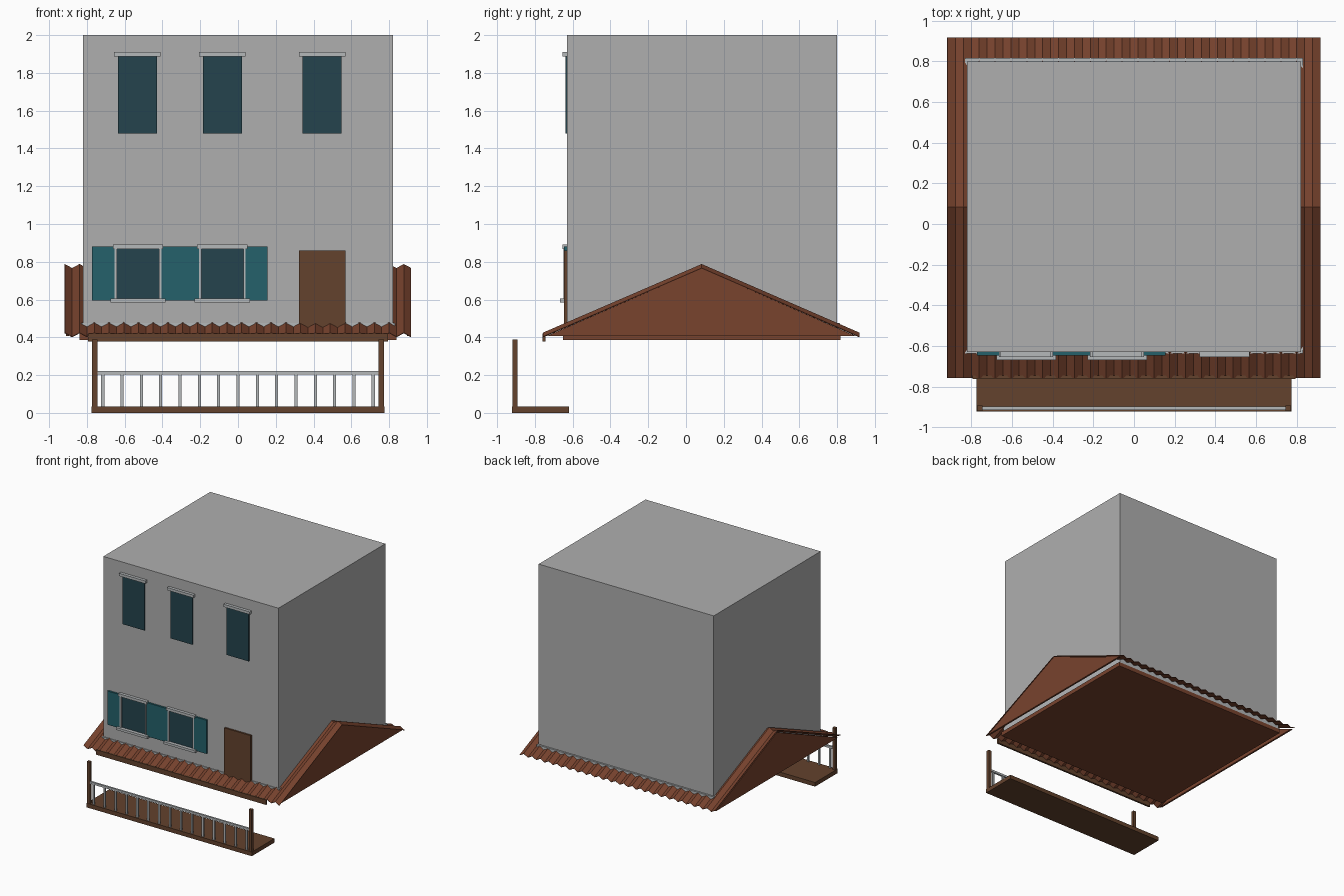
import bpy, bmesh

if "Cube" in bpy.data.objects:
    bpy.data.objects.remove(bpy.data.objects["Cube"])


def mat(name, rgb):
    m = bpy.data.materials.new(name)
    m.diffuse_color = (*rgb, 1)
    m.use_nodes = True
    m.node_tree.nodes["Principled BSDF"].inputs["Base Color"].default_value = m.diffuse_color
    return m


WALL = mat("wall grey", (0.43, 0.43, 0.43))
TRIM = mat("trim pale grey", (0.46, 0.48, 0.49))
ROOF = mat("roof red brown", (0.188, 0.056, 0.027))
WOOD = mat("wood brown", (0.125, 0.054, 0.026))
TEAL = mat("shutter teal", (0.018, 0.12, 0.147))
GLASS = mat("window dark teal", (0.018, 0.056, 0.074))


def mesh_object(name, verts, faces, material):
    me = bpy.data.meshes.new(name)
    bm = bmesh.new()
    vs = [bm.verts.new(v) for v in verts]
    for f in faces:
        bm.faces.new([vs[i] for i in f])
    bmesh.ops.recalc_face_normals(bm, faces=bm.faces)
    bm.to_mesh(me)
    bm.free()
    me.materials.append(material)
    ob = bpy.data.objects.new(name, me)
    bpy.context.collection.objects.link(ob)
    return ob


def box(name, x, y, z, material):
    verts = [(a, b, c) for a in x for b in y for c in z]
    faces = [(0, 1, 3, 2), (4, 6, 7, 5), (0, 4, 5, 1),
             (2, 3, 7, 6), (0, 2, 6, 4), (1, 5, 7, 3)]
    return mesh_object(name, verts, faces, material)


# Main block, the trim band at its foot and the slab below
box("upper_walls", (-0.82, 0.82), (-0.63, 0.80), (0.43, 2.0), WALL)
box("base_trim", (-0.83, 0.83), (-0.637, 0.815), (0.42, 0.475), TRIM)
box("floor_slab", (-0.84, 0.84), (-0.652, 0.817), (0.385, 0.42), ROOF)

# Corrugated gable roof: zigzag across x, swept over eave, ridge, eave
PROFILE = [(-0.757, 0.425), (0.083, 0.788), (0.918, 0.425)]
EDGE, STEPS, DIP = 0.917, 47, 0.021
verts = []
for i in range(STEPS + 1):
    x = -EDGE + 2 * EDGE * i / STEPS
    verts += [(x, y, z - DIP * (i % 2)) for y, z in PROFILE]
faces = []
for i in range(STEPS):
    for j in range(2):
        a = i * 3 + j
        faces.append((a, a + 3, a + 4, a + 1))
roof = mesh_object("corrugated_roof", verts, faces, ROOF)
if roof.data.polygons[0].normal.z < 0:
    roof.data.flip_normals()
solid = roof.modifiers.new("thickness", "SOLIDIFY")
solid.thickness = 0.004
solid.offset = -1

# Triangular gable panels
for side, s in (("left", -1), ("right", 1)):
    tri = [(-0.735, 0.408), (0.083, 0.764), (0.896, 0.408)]
    verts = [(s * x, y, z) for x in (0.895, 0.91) for y, z in tri]
    mesh_object("gable_" + side, verts,
                [(0, 1, 2), (3, 4, 5), (0, 1, 4, 3), (1, 2, 5, 4), (2, 0, 3, 5)], ROOF)

# Upper windows with lintels
for i, x in enumerate((-0.533, -0.083, 0.445)):
    box(f"upper_window_{i}", (x - 0.103, x + 0.103), (-0.639, -0.625), (1.48, 1.89), GLASS)
    box(f"upper_lintel_{i}", (x - 0.123, x + 0.123), (-0.655, -0.625), (1.888, 1.911), TRIM)

# Lower windows: frame bars, glass, lintel and sill
for i, x in enumerate((-0.53, -0.083)):
    box(f"lower_window_{i}", (x - 0.115, x + 0.115), (-0.639, -0.625), (0.60, 0.87), GLASS)
    for s in (-1, 1):
        box(f"window_jamb_{i}_{s}", sorted((x + s * 0.111, x + s * 0.124)),
            (-0.648, -0.625), (0.60, 0.87), TRIM)
    box(f"lower_lintel_{i}", (x - 0.133, x + 0.133), (-0.655, -0.625), (0.868, 0.891), TRIM)
    box(f"lower_sill_{i}", (x - 0.146, x + 0.146), (-0.668, -0.625), (0.585, 0.605), TRIM)

# Shutters
for i, x in enumerate(((-0.772, -0.65), (-0.41, -0.205), (0.035, 0.155))):
    box(f"shutter_{i}", x, (-0.646, -0.625), (0.595, 0.88), TEAL)

# Door
box("door", (0.322, 0.57), (-0.645, -0.625), (0.44, 0.86), WOOD)

# Porch: eave beam, deck, posts and railing
box("eave_beam", (-0.795, 0.795), (-0.761, -0.745), (0.378, 0.42), WOOD)
box("porch_deck", (-0.775, 0.775), (-0.922, -0.62), (0, 0.035), WOOD)
for side, s in (("left", -1), ("right", 1)):
    box("porch_post_" + side, sorted((s * 0.745, s * 0.772)),
        (-0.919, -0.893), (0.03, 0.388), WOOD)
box("hand_rail", (-0.748, 0.748), (-0.914, -0.898), (0.204, 0.222), TRIM)
for i in range(15):
    x = -0.716 + i * 1.432 / 14
    box(f"baluster_{i}", (x - 0.008, x + 0.008), (-0.912, -0.9), (0.03, 0.208), TRIM)
